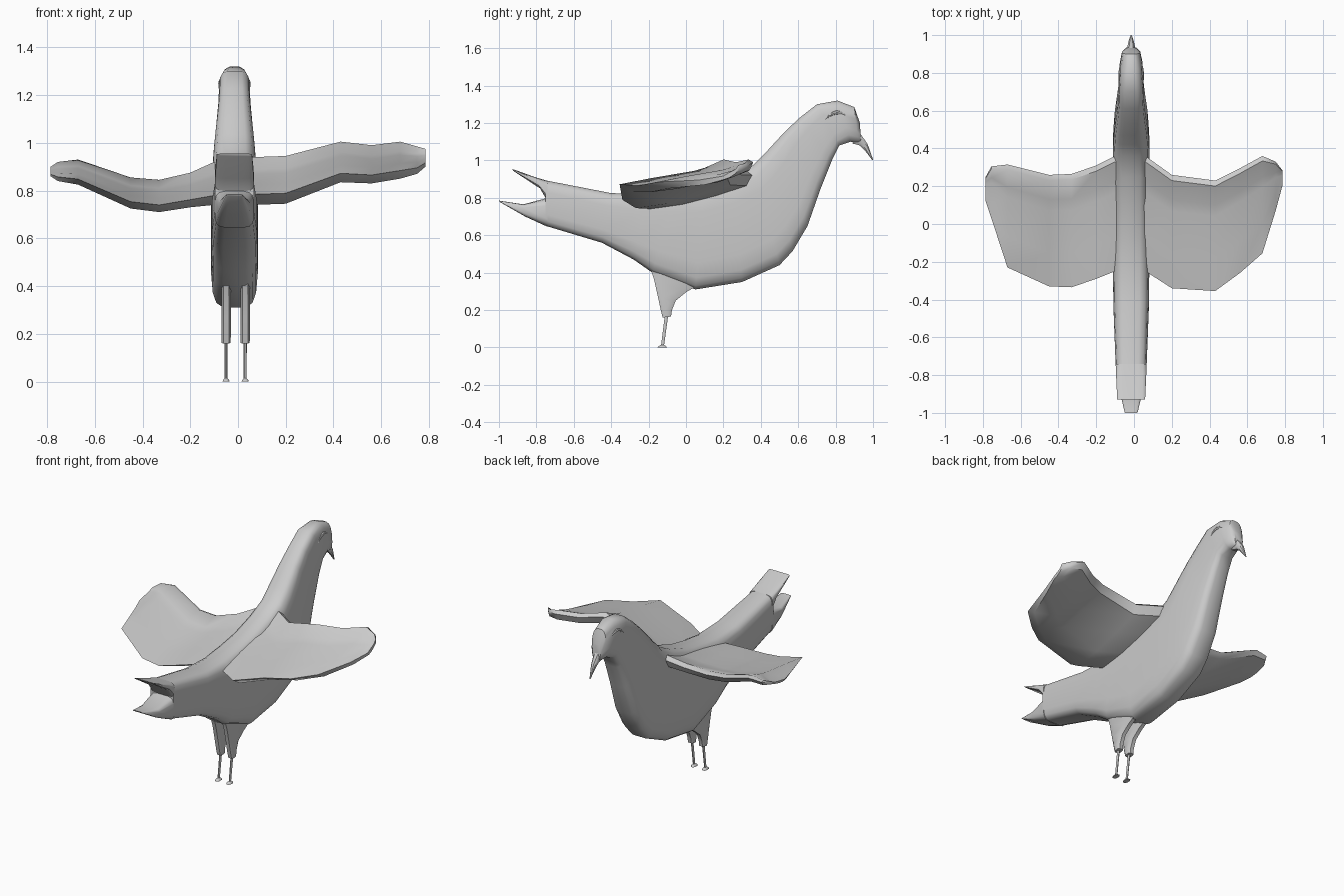
import bpy, bmesh, math
from mathutils import Vector

if "Cube" in bpy.data.objects:
    bpy.data.objects.remove(bpy.data.objects["Cube"])

CX = -0.015  # lengthwise midline of the bird

grey = bpy.data.materials.new("plumage grey")
grey.diffuse_color = (0.6, 0.6, 0.6, 1)
grey.use_nodes = True
grey.node_tree.nodes["Principled BSDF"].inputs["Base Color"].default_value = grey.diffuse_color


def loft(name, rings, angle=40):
    """Skin equal-length rings of points and cap both ends."""
    bm = bmesh.new()
    rows = [[bm.verts.new(p) for p in r] for r in rings]
    n = len(rows[0])
    for a, b in zip(rows, rows[1:]):
        for i in range(n):
            j = (i + 1) % n
            bm.faces.new((a[i], a[j], b[j], b[i]))
    bm.faces.new(rows[0][::-1])
    bm.faces.new(rows[-1])
    bmesh.ops.recalc_face_normals(bm, faces=bm.faces)
    me = bpy.data.meshes.new(name)
    bm.to_mesh(me)
    bm.free()
    ob = bpy.data.objects.new(name, me)
    bpy.context.collection.objects.link(ob)
    me.materials.append(grey)
    bpy.ops.object.select_all(action='DESELECT')
    bpy.context.view_layer.objects.active = ob
    ob.select_set(True)
    bpy.ops.object.shade_smooth_by_angle(angle=math.radians(angle))
    return ob


def section(ty, tz, by, bz, w, n=16, power=0.45, x=CX):
    """Rounded-box ring spanning a top and a bottom point of the side profile."""
    top, bot = Vector((x, ty, tz)), Vector((x, by, bz))
    mid, half = (top + bot) / 2, (top - bot) / 2
    ring = []
    for i in range(n):
        a = math.tau * (i + 0.5) / n
        c, s = math.cos(a), math.sin(a)
        u = math.copysign(abs(c) ** power, c)
        v = math.copysign(abs(s) ** power, s)
        k = 1 / (math.sin(math.pi / 2 - math.pi / n) ** power)
        ring.append(mid + half * v * k + Vector((w * u * k, 0, 0)))
    return ring


# body, neck and head: top y, top z, bottom y, bottom z, half width
body = [(-.75, .893, -.75, .65, .082), (-.4, .825, -.45, .56, .094),
        (-.2, .82, -.28, .47, .096), (-.05, .84, -.18, .40, .097),
        (.1, .87, .05, .31, .098), (.25, .92, .3, .35, .098),
        (.36, .975, .5, .44, .096), (.42, 1.035, .57, .515, .092),
        (.47, 1.09, .65, .65, .086), (.53, 1.155, .72, .85, .076),
        (.61, 1.23, .78, 1.0, .067), (.70, 1.3, .82, 1.08, .064)]
head = [(.81, 1.32, .88, 1.10, .06), (.90, 1.285, .92, 1.095, .048),
        (.93, 1.2, .935, 1.1, .028)]
loft("body", [section(*s) for s in body]
     + [section(*s, power=.7) for s in head])

# hooked beak
loft("beak", [section(*s, n=8, power=.8) for s in
              [(.91, 1.17, .89, 1.09, .026), (.945, 1.125, .925, 1.082, .02),
               (.972, 1.085, .955, 1.055, .014), (1.0, 1.005, .997, 1.0, .003)]])

# forked tail
loft("upper_tail", [section(*s) for s in
                    [(-.74, .891, -.74, .78, .082), (-.80, .908, -.78, .85, .08),
                     (-.93, .955, -.925, .945, .074)]])
loft("lower_tail", [section(*s) for s in
                    [(-.74, .80, -.74, .645, .082), (-.87, .765, -.86, .70, .065),
                     (-1.0, .785, -.995, .777, .034)]])

# one wing sheet through the back: x, rear y, front y, rear z, front z
wing = [(-.785, .12, .25, .86, .90), (-.755, .03, .305, .84, .92),
        (-.67, -.23, .315, .825, .93), (-.45, -.33, .26, .725, .855),
        (-.33, -.335, .265, .71, .845), (-.2, -.29, .31, .73, .875),
        (-.1, -.25, .36, .74, .92), (.06, -.25, .36, .74, .94),
        (.2, -.34, .26, .745, .945), (.43, -.355, .23, .835, 1.005),
        (.56, -.26, .295, .83, .99), (.68, -.155, .36, .85, 1.005),
        (.75, .07, .33, .87, .985), (.785, .2, .285, .90, .975)]


def wing_ring(x, yr, yf, zr, zf):
    c, h = yf - yr, zf - zr
    pts = [(0, .22), (.3, .42), (.68, .64), (.78, .74), (.95, 1.0),
           (1, .9), (.96, .62), (.7, .36), (.4, .12), (.12, 0)]
    return [(x, yr + c * a, zr + h * b) for a, b in pts]


loft("wings", [wing_ring(*s) for s in wing], 45)

# legs
for side, x in (("left", -.05), ("right", .03)):
    loft(side + "_thigh", [section(*s, n=8, power=.6, x=x) for s in
                           [(-.19, .42, .06, .33, .02), (-.17, .36, .0, .295, .02),
                            (-.15, .27, -.055, .25, .02),
                            (-.135, .2, -.075, .2, .02), (-.125, .16, -.08, .165, .019)]])
    loft(side + "_shin", [section(*s, n=8, power=1, x=x) for s in
                          [(-.112, .18, -.094, .18, .007), (-.134, .005, -.118, .005, .006)]])
    loft(side + "_foot", [section(*s, n=8, power=.8, x=x) for s in
                          [(-.152, 0, -.102, 0, .015), (-.148, .006, -.106, .006, .013),
                           (-.134, .014, -.118, .014, .006)]])

# raised eyelids on both sides of the head
for side, sx in (("left", -1), ("right", 1)):
    rings = []
    for i in range(7):
        t = i / 6
        y, z = .74 + .13 * t, 1.215 + .035 * math.sin(math.pi * t) + .012 * t
        r = .003 + .009 * math.sin(math.pi * t)
        x = CX + sx * (.061 - .012 * t)
        rings.append([(x + r * math.cos(a), y, z + r * math.sin(a))
                      for a in (math.tau * k / 8 for k in range(8))])
    loft(side + "_eyelid", rings)
